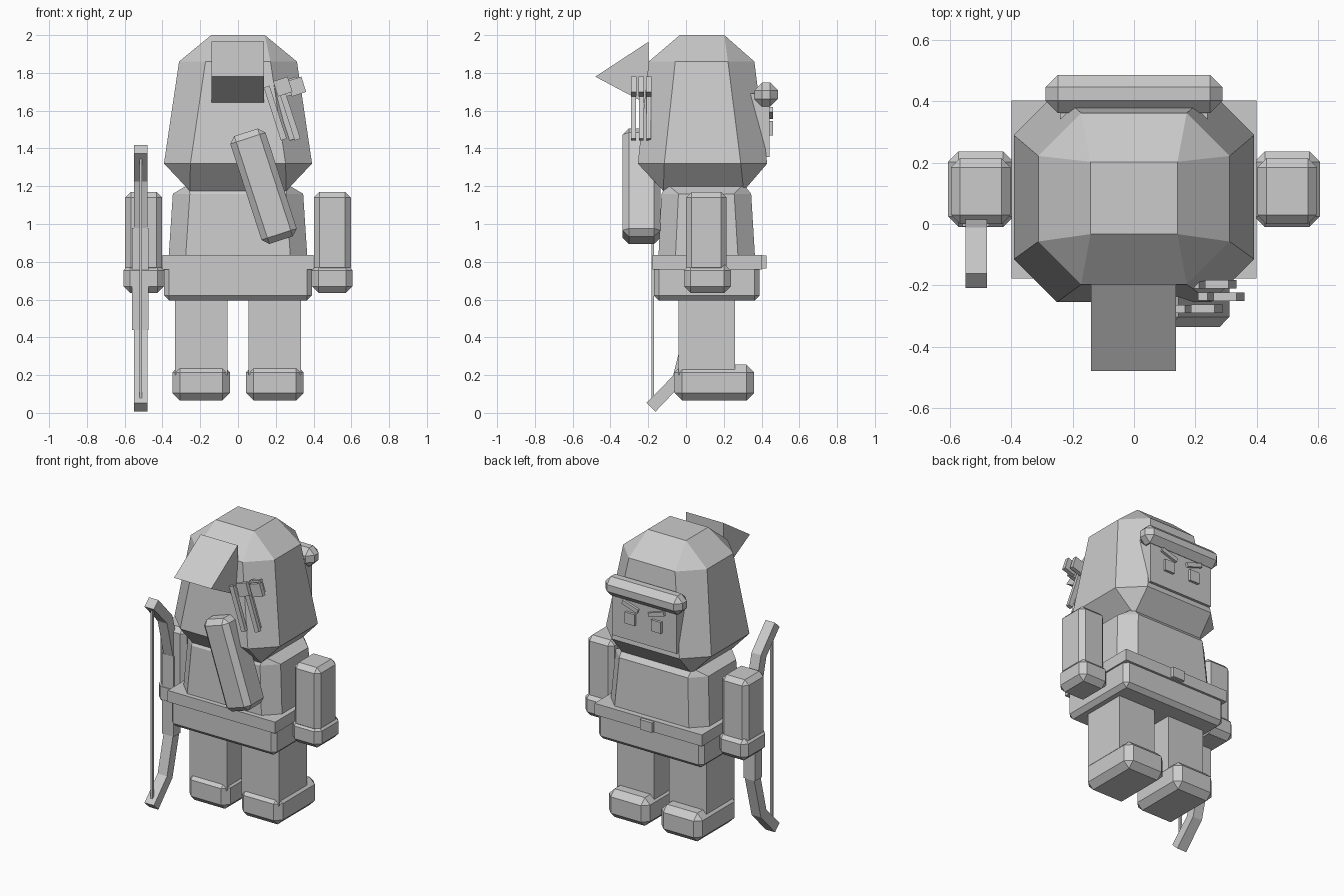
import bpy, bmesh
from math import radians
from mathutils import Matrix, Vector

cube = bpy.data.objects.get("Cube")
if cube:
    bpy.data.objects.remove(cube, do_unlink=True)

GREY = (0.6, 0.6, 0.6, 1)
grey = bpy.data.materials.new("plain_grey")
grey.use_nodes = True
grey.diffuse_color = GREY
grey.node_tree.nodes["Principled BSDF"].inputs["Base Color"].default_value = GREY


def finish(name, bm):
    bmesh.ops.recalc_face_normals(bm, faces=bm.faces)
    mesh = bpy.data.meshes.new(name)
    bm.to_mesh(mesh)
    bm.free()
    mesh.materials.append(grey)
    ob = bpy.data.objects.new(name, mesh)
    bpy.context.collection.objects.link(ob)
    return ob


def box(name, xs, ys, zs, bevel=0, tilt=0):
    """Box from ranges, chamfered, then tilted about its own y axis."""
    bm = bmesh.new()
    bmesh.ops.create_cube(bm, size=1)
    spans = (xs, ys, zs)
    bmesh.ops.scale(bm, vec=[b - a for a, b in spans], verts=bm.verts)
    if bevel:
        bmesh.ops.bevel(bm, geom=bm.edges[:], offset=bevel, segments=1, affect='EDGES')
    centre = Vector([(a + b) / 2 for a, b in spans])
    bm.transform(Matrix.Translation(centre) @ Matrix.Rotation(radians(tilt), 4, 'Y'))
    return finish(name, bm)


def stack(name, levels):
    """Solid through corner-cut rectangles: (z, half width, y0, y1, cut)."""
    bm = bmesh.new()
    rings = []
    for z, hx, y0, y1, c in levels:
        pts = [(hx, y0 + c), (hx, y1 - c), (hx - c, y1), (c - hx, y1),
               (-hx, y1 - c), (-hx, y0 + c), (c - hx, y0), (hx - c, y0)]
        rings.append([bm.verts.new((x, y, z)) for x, y in pts])
    for a, b in zip(rings, rings[1:]):
        for i in range(8):
            j = (i + 1) % 8
            bm.faces.new((a[i], a[j], b[j], b[i]))
    bm.faces.new(rings[0])
    bm.faces.new(rings[-1])
    bmesh.ops.remove_doubles(bm, verts=bm.verts, dist=0.0005)
    return finish(name, bm)


def prism(name, outline, x0, x1):
    """Side outline (y, z) extruded across x."""
    bm = bmesh.new()
    face = bm.faces.new([bm.verts.new((x0, y, z)) for y, z in outline])
    new = bmesh.ops.extrude_face_region(bm, geom=[face])["geom"]
    bmesh.ops.translate(bm, vec=(x1 - x0, 0, 0),
                        verts=[v for v in new if isinstance(v, bmesh.types.BMVert)])
    return finish(name, bm)


# Legs, feet, arms and hands on both sides
for side, s in (("left", 1), ("right", -1)):
    def span(a, b):
        return sorted((s * a, s * b))
    box(side + "_foot", span(0.043, 0.348), (-0.06, 0.36), (0.065, 0.255), 0.04)
    box(side + "_leg", span(0.055, 0.333), (-0.04, 0.26), (0.2, 0.65))
    box(side + "_arm", span(0.402, 0.597), (0, 0.215), (0.74, 1.17), 0.03)
    box(side + "_hand", span(0.392, 0.607), (-0.01, 0.237), (0.635, 0.79), 0.035)

# Tunic and belt
box("skirt", (-0.392, 0.392), (-0.17, 0.39), (0.595, 0.785), 0.027)
box("belt", (-0.4, 0.4), (-0.177, 0.403), (0.76, 0.837))
box("buckle", (-0.045, 0.045), (0.39, 0.427), (0.765, 0.832))
stack("torso", [(0.78, 0.37, -0.148, 0.368, 0.09),
                (1.16, 0.345, -0.13, 0.345, 0.09),
                (1.21, 0.26, -0.1, 0.305, 0)])

# Hood with its pointed tail
stack("hood", [(1.175, 0.255, -0.12, 0.305, 0),
               (1.32, 0.392, -0.255, 0.43, 0.14),
               (1.86, 0.312, -0.197, 0.362, 0.14),
               (2.0, 0.142, -0.033, 0.203, 0)])
prism("hood_tail", [(-0.198, 1.965), (-0.48, 1.78), (-0.198, 1.63)], -0.14, 0.137)

# Face
box("face", (-0.24, 0.24), (0.3, 0.443), (1.355, 1.69))
box("hood_brim", (-0.288, 0.288), (0.362, 0.486), (1.622, 1.748), 0.04)
for side, s in (("left", 1), ("right", -1)):
    x = s * 0.098
    box(side + "_eye", (x - 0.036, x + 0.036), (0.43, 0.46), (1.468, 1.544))
    box(side + "_eyebrow", (x - 0.06, x + 0.06), (0.43, 0.46), (1.574, 1.602), 0, -18 * s)

# Quiver and arrows
box("quiver", (0.037, 0.233), (-0.336, -0.136), (0.9, 1.5), 0.033, -18)
for i, (x, y) in enumerate(((0.197, -0.277), (0.27, -0.237), (0.243, -0.197))):
    box(f"arrow_shaft_{i + 1}", (x - 0.016, x + 0.016), (y - 0.013, y + 0.013),
        (1.44, 1.735), 0, -18)
    box(f"arrow_feathers_{i + 1}", (x + 0.0, x + 0.08), (y - 0.014, y + 0.014),
        (1.685, 1.77), 0, -18)

# Bow: mitred band along a bent path
path = [Vector(p) for p in ((-0.185, 0.03), (-0.04, 0.18), (0.027, 0.44),
                            (0.027, 0.98), (-0.04, 1.24), (-0.185, 1.395))]
inner, outer = [], []
for i, p in enumerate(path):
    d1 = (p - path[max(i - 1, 0)]).normalized()
    d2 = (path[min(i + 1, len(path) - 1)] - p).normalized()
    d = (d1 + d2).normalized()
    n = Vector((-d.y, d.x)) * 0.033
    inner.append(p + n)
    outer.append(p - n)
prism("bow", inner + outer[::-1], -0.55, -0.48)
box("bow_grip", (-0.56, -0.473), (-0.008, 0.065), (0.44, 0.98))
box("bow_string", (-0.522, -0.508), (-0.183, -0.169), (0.08, 1.35))
